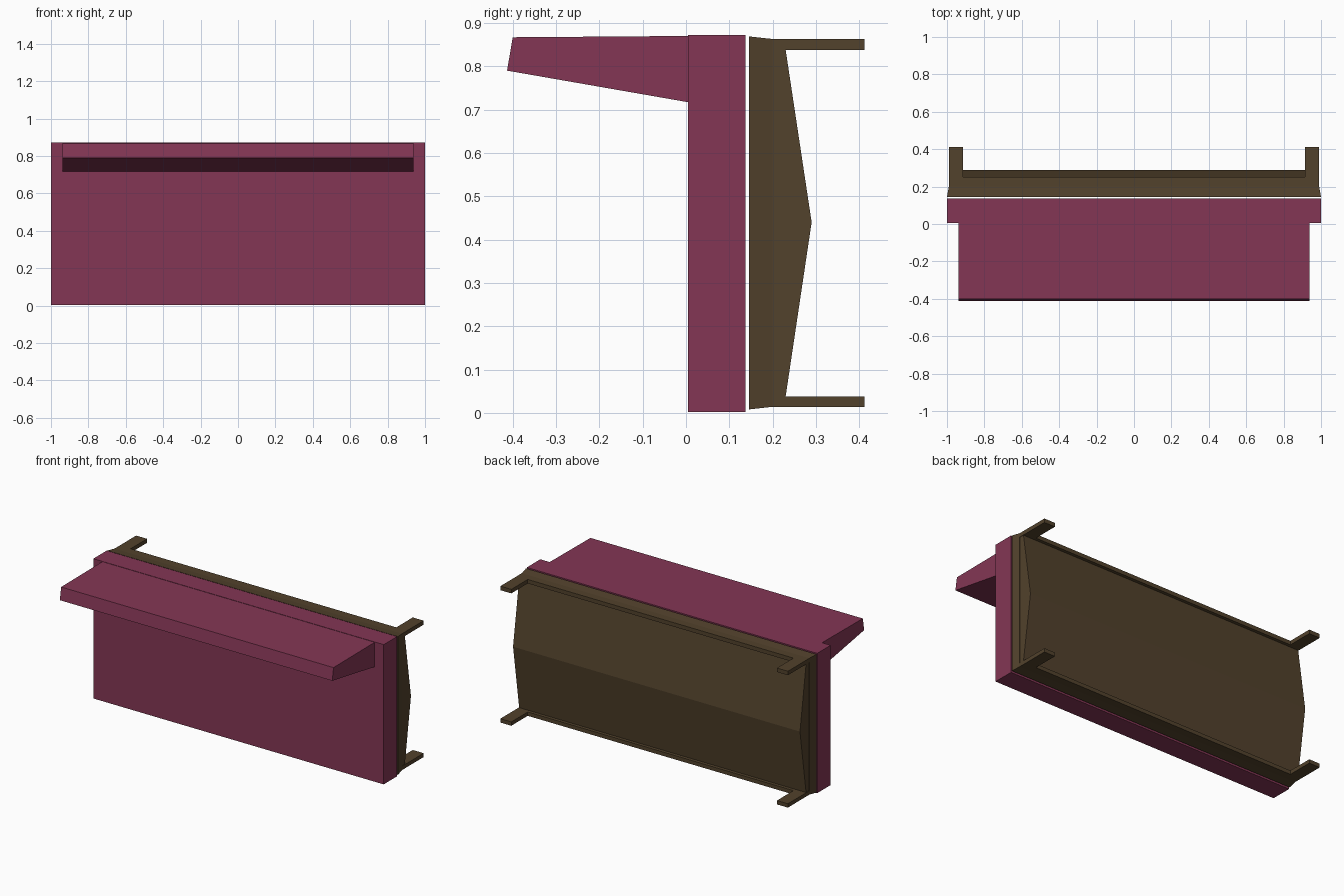
import bpy, bmesh

if "Cube" in bpy.data.objects:
    bpy.data.objects.remove(bpy.data.objects["Cube"])


def material(name, rgb):
    m = bpy.data.materials.new(name)
    m.diffuse_color = (*rgb, 1)
    m.use_nodes = True
    m.node_tree.nodes["Principled BSDF"].inputs["Base Color"].default_value = m.diffuse_color
    return m


PLUM = material("plum", (0.23, 0.037, 0.09))
BROWN = material("dark brown", (0.085, 0.054, 0.025))


def loft(name, sections, mat):
    """Bridge matching closed loops of points and cap both ends."""
    bm = bmesh.new()
    rings = [[bm.verts.new(p) for p in s] for s in sections]
    n = len(rings[0])
    for a, b in zip(rings, rings[1:]):
        for i in range(n):
            j = (i + 1) % n
            bm.faces.new((a[i], a[j], b[j], b[i]))
    bm.faces.new(rings[0])
    bm.faces.new(rings[-1])
    bmesh.ops.recalc_face_normals(bm, faces=bm.faces)
    mesh = bpy.data.meshes.new(name)
    bm.to_mesh(mesh)
    bm.free()
    mesh.materials.append(mat)
    ob = bpy.data.objects.new(name, mesh)
    bpy.context.collection.objects.link(ob)
    return ob


def extrude_x(name, profile, x0, x1, mat):
    return loft(name, [[(x, y, z) for y, z in profile] for x in (x0, x1)], mat)


def box(name, x0, x1, y0, y1, z0, z1, mat):
    return extrude_x(name, [(y0, z0), (y1, z0), (y1, z1), (y0, z1)], x0, x1, mat)


def rect(x, y, z0, z1):
    return [(-x, y, z0), (x, y, z0), (x, y, z1), (-x, y, z1)]


# Front panel and the wedge shelf on it
box("front_panel", -1, 1, 0.005, 0.137, 0.002, 0.872, PLUM)
extrude_x("shelf", [(-0.40, 0.867), (-0.413, 0.79), (0.0, 0.718),
                    (0.01, 0.718), (0.01, 0.870), (0.0, 0.870)], -0.938, 0.938, PLUM)

# Tapered backing plate behind a narrow gap
loft("backing_plate", [rect(1.0, 0.145, 0.008, 0.869),
                       rect(0.99, 0.20, 0.014, 0.863)], BROWN)

# Back shell with a ridge along its middle
extrude_x("ridged_back", [(0.20, 0.016), (0.226, 0.016), (0.23, 0.038), (0.29, 0.44),
                          (0.23, 0.838), (0.226, 0.861), (0.20, 0.861)], -0.988, 0.988, BROWN)

# Top and bottom lips with prongs at the corners
for side, z0, z1 in (("lower", 0.014, 0.038), ("upper", 0.838, 0.863)):
    box(side + "_lip", -0.915, 0.915, 0.20, 0.25, z0, z1, BROWN)
    for s, x0, x1 in (("left", -0.99, -0.915), ("right", 0.915, 0.99)):
        box(f"{side}_{s}_prong", x0, x1, 0.20, 0.412, z0, z1, BROWN)
